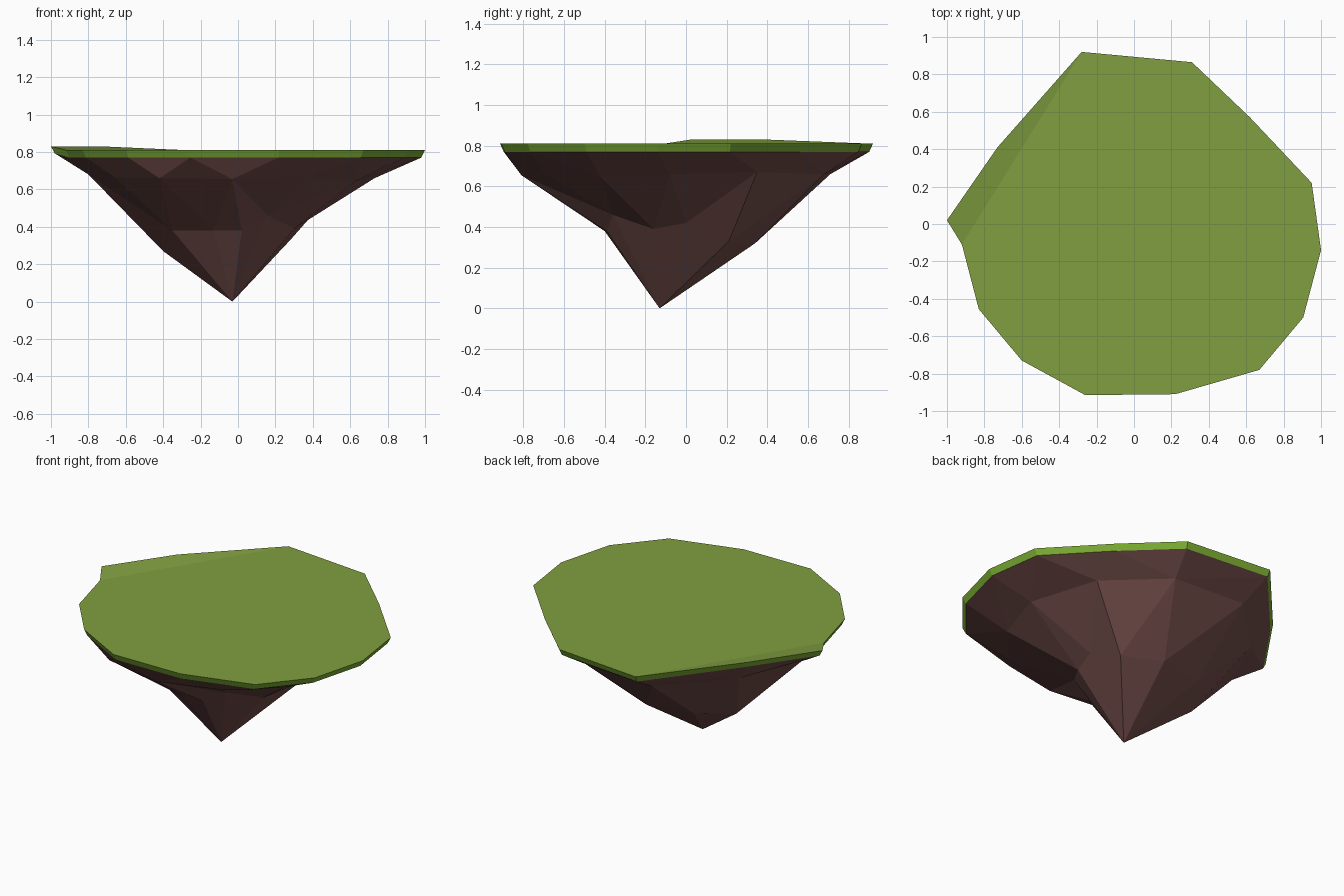
import bpy, bmesh, math

if "Cube" in bpy.data.objects:
    bpy.data.objects.remove(bpy.data.objects["Cube"])

def material(name, rgb):
    m = bpy.data.materials.new(name)
    m.diffuse_color = (*rgb, 1)
    m.use_nodes = True
    m.node_tree.nodes["Principled BSDF"].inputs["Base Color"].default_value = m.diffuse_color
    return m

CX, CY = -0.03, -0.05          # axis the rings wind around

def angle(p):
    return math.atan2(p[1] - CY, p[0] - CX)

# Grass rim, two corners at the back left are raised
rim = [(-0.28, 0.92), (0.31, 0.865), (0.62, 0.57), (0.95, 0.22), (1.0, -0.14),
       (0.905, -0.50), (0.67, -0.78), (0.22, -0.91), (-0.26, -0.915), (-0.60, -0.73),
       (-0.83, -0.455), (-0.92, -0.11), (-1.0, 0.02), (-0.73, 0.41)]
raised = (12, 13)
top_pts = [(x, y, 0.83 if i in raised else 0.81) for i, (x, y) in enumerate(rim)]
under_pts = [(x * .98, y * .98, z - (0.037 if z > .82 else 0.04)) for x, y, z in top_pts]

# Rock shoulder and rock waist rings, then the tip
shoulder_pts = [(-0.03, -0.81, .655), (-0.42, -0.73, .66), (-0.66, -0.46, .665),
                (-0.80, -0.05, .68), (-0.62, 0.34, .67), (-0.25, 0.71, .66),
                (0.25, 0.68, .66), (0.58, 0.35, .67), (0.73, -0.08, .66),
                (0.63, -0.42, .645), (0.37, -0.70, .665)]
waist_pts = [(-0.13, -0.40, .38), (-0.35, -0.30, .38), (-0.40, 0.05, .27),
             (-0.25, 0.28, .32), (0.05, 0.34, .32), (0.28, 0.21, .33),
             (0.34, 0.0, .42), (0.30, -0.16, .39), (0.16, -0.36, .46), (0.02, -0.39, .38)]

bm = bmesh.new()

def ring(pts):
    return [bm.verts.new(p) for p in pts]

def stitch(a, b, mat):
    """Zip two rings of different counts into triangles, by angle."""
    a = sorted(a, key=lambda v: angle(v.co))
    b = sorted(b, key=lambda v: angle(v.co))
    def at(r, k):
        return angle(r[k % len(r)].co) + 2 * math.pi * (k // len(r))
    i = j = 0
    while i < len(a) or j < len(b):
        va, vb = a[i % len(a)], b[j % len(b)]
        if j == len(b) or (i < len(a) and at(a, i + 1) < at(b, j + 1)):
            i += 1
            f = bm.faces.new((va, a[i % len(a)], vb))
        else:
            j += 1
            f = bm.faces.new((va, b[j % len(b)], vb))
        f.material_index = mat

top, under = ring(top_pts), ring(under_pts)
shoulder, waist = ring(shoulder_pts), ring(waist_pts)
tip = bm.verts.new((-0.03, -0.13, 0))

# Grass top: flat lawn plus the tilted corner
bm.faces.new(top[:12]).material_index = 0
bm.faces.new((top[11], top[12], top[13], top[0])).material_index = 0
# Grass edge band
n = len(top)
for k in range(n):
    f = bm.faces.new((top[k], top[(k + 1) % n], under[(k + 1) % n], under[k]))
    f.material_index = 1
# Rock underside
stitch(under, shoulder, 2)
stitch(shoulder, waist, 2)
for k in range(len(waist)):
    bm.faces.new((waist[k], waist[(k + 1) % len(waist)], tip)).material_index = 2

bmesh.ops.recalc_face_normals(bm, faces=bm.faces[:])
mesh = bpy.data.meshes.new("floating_island")
bm.to_mesh(mesh)
bm.free()
for m in (material("grass top green", (0.216, 0.342, 0.051)),
          material("grass edge green", (0.202, 0.423, 0.032)),
          material("rock brown", (0.171, 0.076, 0.069))):
    mesh.materials.append(m)
bpy.context.collection.objects.link(bpy.data.objects.new("floating_island", mesh))
